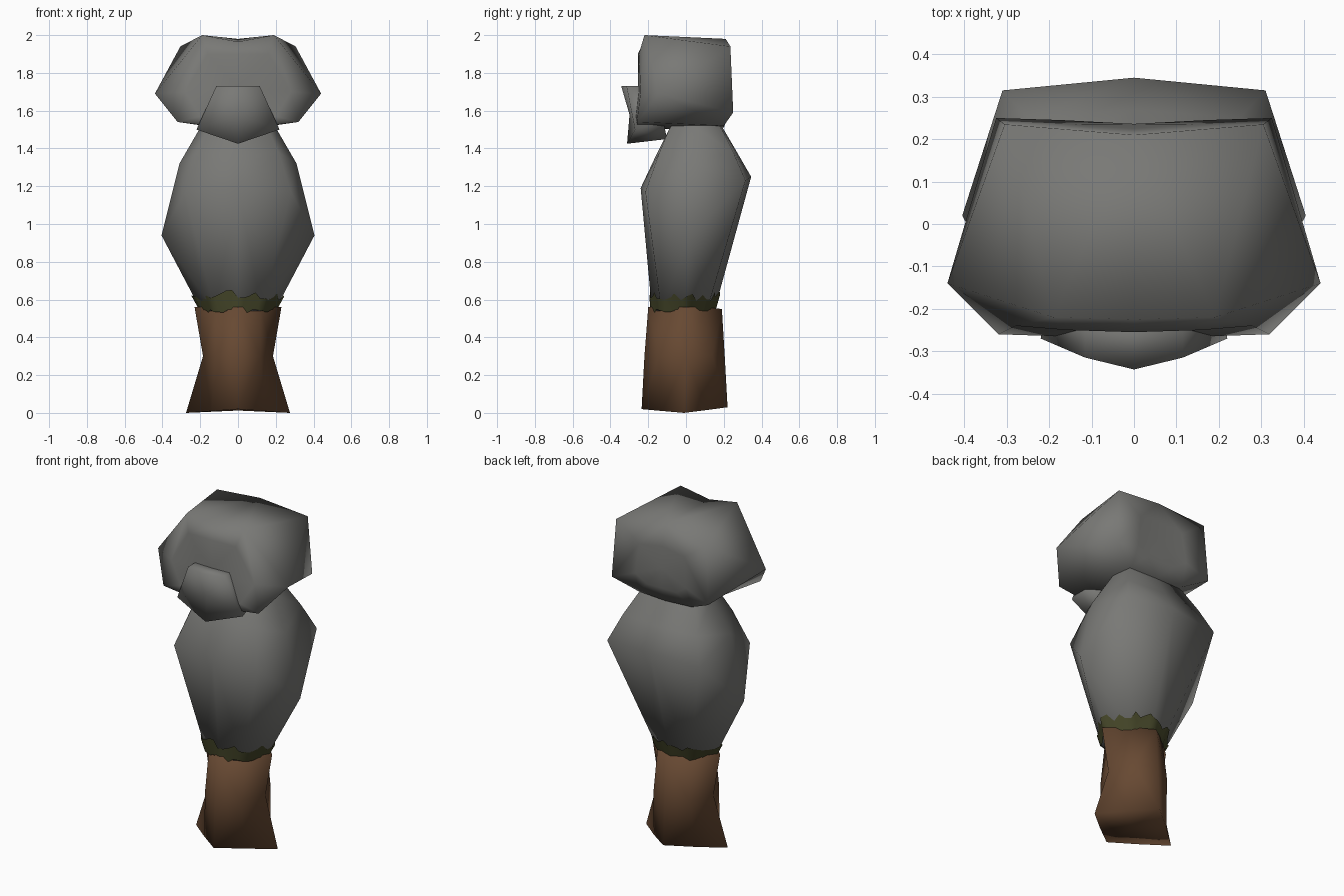
import bpy, bmesh, math, random
from mathutils import Vector

if "Cube" in bpy.data.objects:
    bpy.data.objects.remove(bpy.data.objects["Cube"])

random.seed(4)


def material(name, rgb):
    m = bpy.data.materials.new(name)
    m.diffuse_color = (*rgb, 1)
    m.use_nodes = True
    m.node_tree.nodes["Principled BSDF"].inputs["Base Color"].default_value = m.diffuse_color
    return m


STONE = material("grey stone", (0.19, 0.19, 0.18))
WOOD = material("brown wood", (0.135, 0.066, 0.032))
MOSS = material("dark moss", (0.06, 0.062, 0.022))


def mirrored(half):
    """Half ring from centre line to centre line -> full ring."""
    return [Vector(p) for p in half] + [Vector((-x, y, z)) for x, y, z in half[-2:0:-1]]


def loft(name, rings, mat, caps=True):
    """Skin a stack of equal-sized closed rings."""
    bm = bmesh.new()
    rows = [[bm.verts.new(p) for p in r] for r in rings]
    n = len(rows[0])
    for a, b in zip(rows, rows[1:]):
        for i in range(n):
            j = (i + 1) % n
            bm.faces.new((a[i], a[j], b[j], b[i]))
    if caps:
        ends = [bm.faces.new(rows[0][::-1]), bm.faces.new(rows[-1])]
        bmesh.ops.poke(bm, faces=ends)
    bmesh.ops.recalc_face_normals(bm, faces=bm.faces)
    bmesh.ops.triangulate(bm, faces=bm.faces, quad_method='SHORT_EDGE')
    me = bpy.data.meshes.new(name)
    bm.to_mesh(me)
    bm.free()
    me.materials.append(mat)
    ob = bpy.data.objects.new(name, me)
    bpy.context.collection.objects.link(ob)
    bpy.ops.object.select_all(action='DESELECT')
    ob.select_set(True)
    bpy.context.view_layer.objects.active = ob
    bpy.ops.object.shade_smooth_by_angle(angle=math.radians(110))
    return ob


# Wooden base: diamond-shaped ends, rounder pinched middle
loft("wooden_base", [mirrored(h) for h in (
    [(0, -0.235, 0.02), (0.14, -0.125, 0.01), (0.275, -0.01, 0),
     (0.14, 0.11, 0.015), (0, 0.22, 0.03)],
    [(0, -0.22, 0.30), (0.12, -0.145, 0.30), (0.185, 0, 0.30),
     (0.12, 0.14, 0.30), (0, 0.205, 0.30)],
    [(0, -0.20, 0.56), (0.12, -0.105, 0.56), (0.23, 0, 0.56),
     (0.12, 0.10, 0.56), (0, 0.19, 0.55)],
)], WOOD)

# Body: narrow foot, broad chest and shoulders, narrow neck
foot = mirrored([(0, -0.18, 0.54), (0.125, -0.13, 0.54), (0.195, 0, 0.54),
                 (0.11, 0.11, 0.54), (0, 0.15, 0.54)])
chest = mirrored([(0, -0.24, 1.19), (0.28, -0.215, 1.17), (0.405, 0.02, 0.94),
                  (0.31, 0.315, 1.23), (0, 0.345, 1.25)])
shoulder = mirrored([(0, -0.16, 1.36), (0.215, -0.14, 1.38), (0.31, 0.01, 1.32),
                     (0.25, 0.25, 1.38), (0, 0.27, 1.38)])
neck = mirrored([(0, -0.09, 1.50), (0.16, -0.09, 1.50), (0.20, 0.05, 1.51),
                 (0.19, 0.19, 1.50), (0, 0.20, 1.50)])
neck_top = mirrored([(0, -0.05, 1.56), (0.13, -0.05, 1.56), (0.16, 0.05, 1.56),
                     (0.15, 0.15, 1.56), (0, 0.16, 1.56)])
loft("body", [foot, chest, shoulder, neck, neck_top], STONE)

# Head: wide forward cheeks, notched crown, boxy back
loft("head", [mirrored(h) for h in (
    [(0, -0.255, 1.90), (0.16, -0.25, 1.90), (0.28, -0.24, 1.70),
     (0.20, -0.264, 1.57), (0, -0.268, 1.55)],
    [(0, -0.225, 1.965), (0.19, -0.22, 2.0), (0.44, -0.14, 1.69),
     (0.32, -0.26, 1.54), (0, -0.26, 1.50)],
    [(0, 0.21, 1.98), (0.305, 0.235, 1.94), (0.325, 0.25, 1.59),
     (0.18, 0.20, 1.52), (0, 0.20, 1.51)],
    [(0, 0.225, 1.85), (0.15, 0.235, 1.83), (0.17, 0.245, 1.65),
     (0.10, 0.235, 1.60), (0, 0.235, 1.60)],
)], STONE)

# Muzzle: shield-shaped block on the front of the head
loft("muzzle", [mirrored(h) for h in (
    [(0, -0.343, 1.73), (0.115, -0.315, 1.73), (0.22, -0.27, 1.50), (0, -0.312, 1.425)],
    [(0, -0.22, 1.73), (0.115, -0.22, 1.73), (0.20, -0.12, 1.54), (0, -0.10, 1.45)],
)], STONE)

# Moss: ragged collar hugging the foot of the body
STEPS = 5
low, high = [], []
for k in range(len(foot)):
    nxt = (k + 1) % len(foot)
    for s in range(STEPS):
        a = foot[k].lerp(foot[nxt], s / STEPS)
        b = chest[k].lerp(chest[nxt], s / STEPS)
        top = 0.625 - 0.1 * abs(a.x)
        for row, z in ((low, random.uniform(0.53, 0.55)),
                       (high, top + random.uniform(-0.02, 0.03))):
            p = a.lerp(b, (z - a.z) / (b.z - a.z))
            row.append(Vector((p.x * 1.04, p.y * 1.04, z)))
loft("moss_collar", [low, high], MOSS, caps=False)
